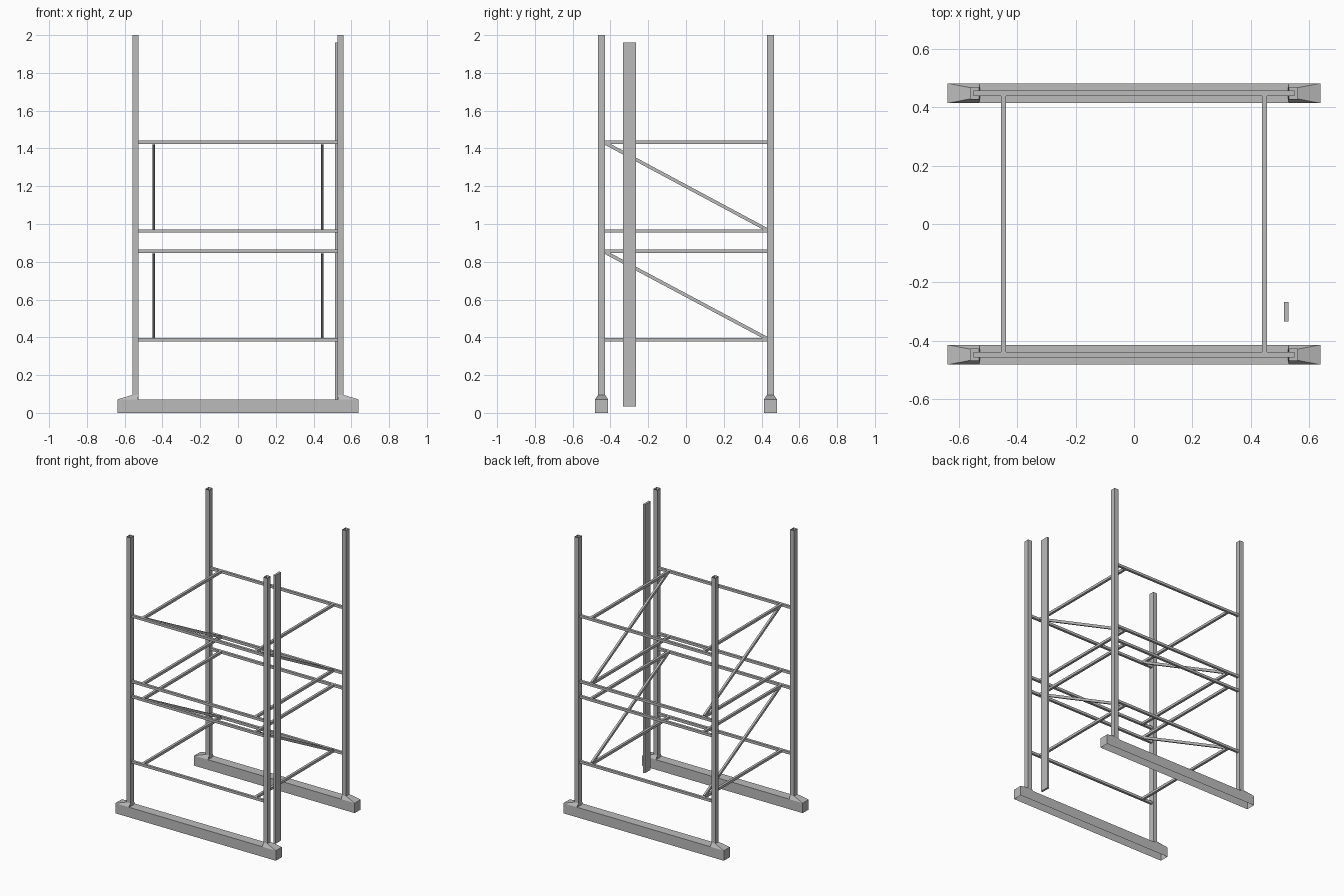
import bpy
import bmesh
from mathutils import Vector, Matrix

cube = bpy.data.objects.get("Cube")
if cube:
    bpy.data.objects.remove(cube, do_unlink=True)

grey = bpy.data.materials.new("galvanised grey")
grey.use_nodes = True
colour = (0.5, 0.5, 0.5, 1)
grey.diffuse_color = colour
grey.node_tree.nodes["Principled BSDF"].inputs["Base Color"].default_value = colour


def finish(name, bm):
    mesh = bpy.data.meshes.new(name)
    bm.to_mesh(mesh)
    bm.free()
    mesh.materials.append(grey)
    obj = bpy.data.objects.new(name, mesh)
    bpy.context.collection.objects.link(obj)
    return obj


def open_end(bm, direction):
    """Remove the faces that point in the given direction."""
    bm.normal_update()
    ends = [f for f in bm.faces if f.normal.dot(Vector(direction)) > 0.9]
    bmesh.ops.delete(bm, geom=ends, context='FACES')


def box(name, low, high, opening=None):
    low, high = Vector(low), Vector(high)
    bm = bmesh.new()
    bmesh.ops.create_cube(bm, size=1, matrix=Matrix.Translation((low + high) / 2)
                          @ Matrix.Diagonal((*(high - low), 1)))
    if opening:
        open_end(bm, opening)
    return finish(name, bm)


def bar(name, start, end, width, height):
    """Square bar between two points, its width kept level."""
    start, end = Vector(start), Vector(end)
    along = (end - start).normalized()
    side = along.cross(Vector((0, 0, 1))).normalized()
    turn = Matrix((side, along, side.cross(along))).transposed().to_4x4()
    bm = bmesh.new()
    bmesh.ops.create_cube(bm, size=1, matrix=Matrix.Translation((start + end) / 2) @ turn
                          @ Matrix.Diagonal((width, (end - start).length, height, 1)))
    return finish(name, bm)


def foot(name, sx, y):
    """Tapered foot joining a post to the ground beam."""
    bm = bmesh.new()
    rings = []
    for inner, outer, half, z in ((0.53, 0.637, 0.034, 0.072), (0.527, 0.559, 0.019, 0.095)):
        rings.append([bm.verts.new((sx * x, y + dy, z)) for x, dy in
                      ((inner, -half), (outer, -half), (outer, half), (inner, half))])
    for i in range(4):
        j = (i + 1) % 4
        bm.faces.new((rings[0][i], rings[0][j], rings[1][j], rings[1][i]))
    bmesh.ops.recalc_face_normals(bm, faces=bm.faces)
    if bm.faces[:][1].normal.x * sx < 0:
        bmesh.ops.reverse_faces(bm, faces=bm.faces)
    return finish(name, bm)


RAIL, POST_Y, SIDE_X = 0.018, 0.447, 0.446
LEVELS = (0.387, 0.855, 0.963, 1.433)

# Ground beams, posts and cross rails on the front and back
for end, sy in (("front", -1), ("back", 1)):
    y = sy * POST_Y
    box(end + "_ground_beam", (-0.637, y - 0.034, 0), (0.637, y + 0.034, 0.072), (0, 0, -1))
    for side, sx in (("left", 1), ("right", -1)):
        x = sx * 0.543
        box(f"{end}_{side}_post", (x - 0.016, y - 0.019, 0.072), (x + 0.016, y + 0.019, 2), (0, 0, 1))
        foot(f"{end}_{side}_foot", sx, y)
    for n, z in enumerate(LEVELS):
        bar(f"{end}_rail_{n + 1}", (-0.548, y, z), (0.548, y, z), RAIL, RAIL)

# Side rails and sloping braces
for side, sx in (("left", 1), ("right", -1)):
    x = sx * SIDE_X
    for n, z in enumerate(LEVELS):
        bar(f"{side}_side_rail_{n + 1}", (x, -0.44, z), (x, 0.44, z), RAIL, RAIL)
    for n in (0, 2):
        bar(f"{side}_brace_{n // 2 + 1}", (x, -0.425, LEVELS[n + 1] - 0.006),
            (x, 0.43, LEVELS[n] + 0.006), 0.015, 0.018)

# Upright plank beside the front left post
box("upright_plank", (0.513, -0.333, 0.035), (0.529, -0.266, 1.96))
